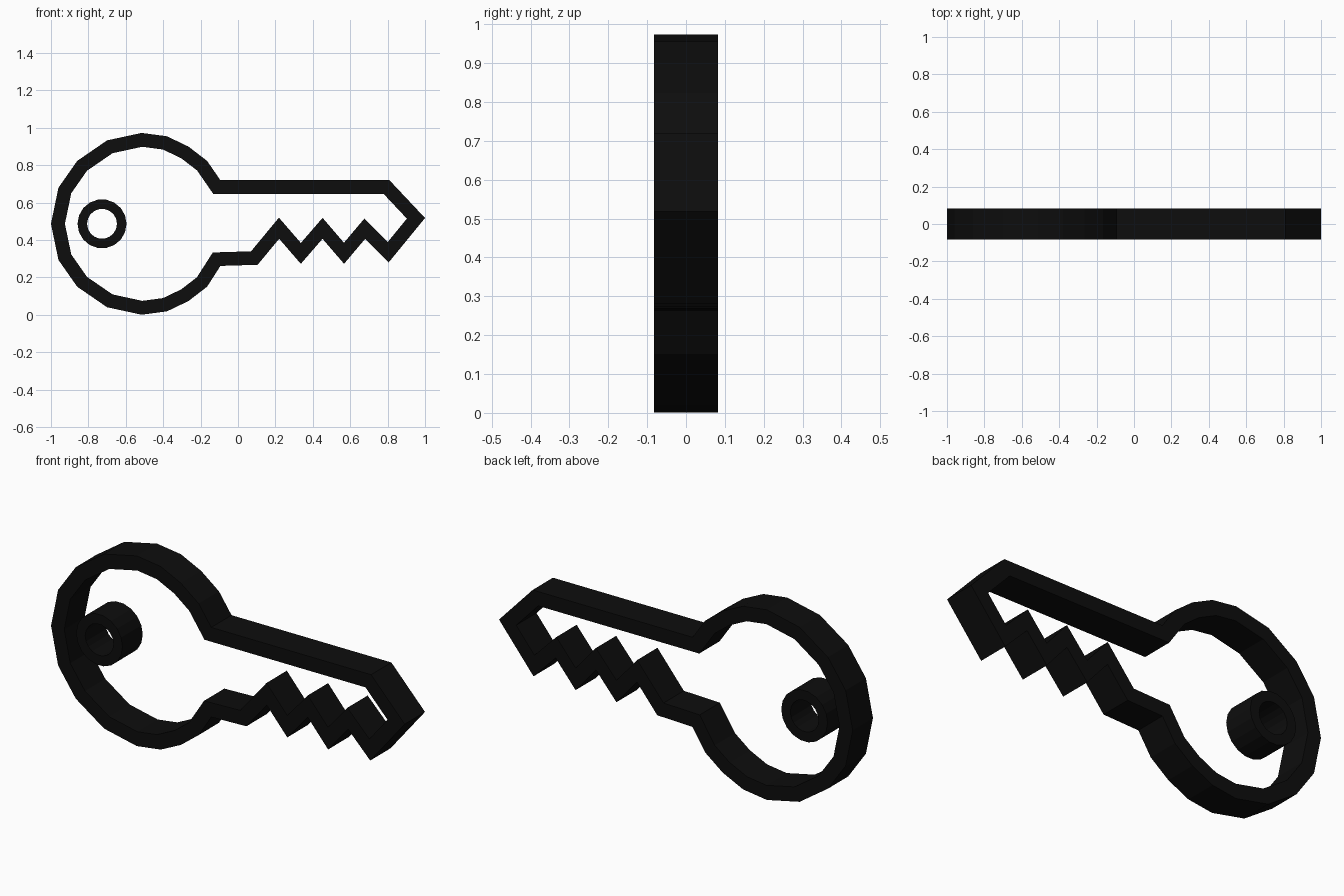
import bpy, bmesh, math
from mathutils import Vector

cube = bpy.data.objects.get("Cube")
if cube:
    bpy.data.objects.remove(cube)

HALF_DEPTH = 0.082
WALL = 0.073
MID = 0.487

black = bpy.data.materials.new("matte black")
black.use_nodes = True
colour = (0.004, 0.004, 0.004, 1)
black.diffuse_color = colour
black.node_tree.nodes["Principled BSDF"].inputs["Base Color"].default_value = colour


def inset_loop(points, width):
    """Mitred inward offset of a clockwise closed outline."""
    result = []
    for i, p in enumerate(points):
        a = (p - points[i - 1]).normalized()
        b = (points[(i + 1) % len(points)] - p).normalized()
        na, nb = Vector((a.y, -a.x)), Vector((b.y, -b.x))
        result.append(p + (na + nb) * width / (1 + na.dot(nb)))
    return result


def wall(name, outer, inner):
    """Closed band between two outlines, extruded front to back."""
    bm = bmesh.new()
    loops = [[bm.verts.new((p.x, y, p.y)) for p in pts]
             for pts, y in ((outer, -HALF_DEPTH), (inner, -HALF_DEPTH),
                            (inner, HALF_DEPTH), (outer, HALF_DEPTH))]
    n = len(outer)
    for k in range(4):
        a, b = loops[k], loops[(k + 1) % 4]
        for i in range(n):
            j = (i + 1) % n
            bm.faces.new((a[i], a[j], b[j], b[i]))
    bmesh.ops.recalc_face_normals(bm, faces=bm.faces)
    mesh = bpy.data.meshes.new(name)
    bm.to_mesh(mesh)
    bm.free()
    mesh.materials.append(black)
    obj = bpy.data.objects.new(name, mesh)
    bpy.context.collection.objects.link(obj)
    return obj


# Bow: upper half from the far end to the neck, mirrored for the lower half
upper = [(-0.96, 0.68), (-0.86, 0.823), (-0.70, 0.933), (-0.515, 0.973),
         (-0.38, 0.955), (-0.265, 0.90), (-0.165, 0.823)]
lower = [(x, 2 * MID - z) for x, z in reversed(upper)]

# Blade: straight back, pointed tip and zigzag teeth
blade = [(-0.094, 0.72), (0.81, 0.72), (1.0, 0.518), (0.805, 0.28)]
for peak_x, valley_x in ((0.68, 0.567), (0.452, 0.336)):
    blade += [(peak_x, 0.407), (valley_x, 0.273)]
blade += [(0.22, 0.407), (0.105, 0.268), (-0.094, 0.262)]

outline = [Vector(p) for p in [(-1.0, MID)] + upper + blade + lower]
wall("key_outline", outline, inset_loop(outline, WALL))


# Round eyelet in the bow
def circle(radius, sides=18):
    return [Vector((-0.727 + radius * math.cos(2 * math.pi * i / sides),
                    MID + radius * math.sin(2 * math.pi * i / sides)))
            for i in range(sides)]


wall("keyring_eyelet", circle(0.131), circle(0.08))
